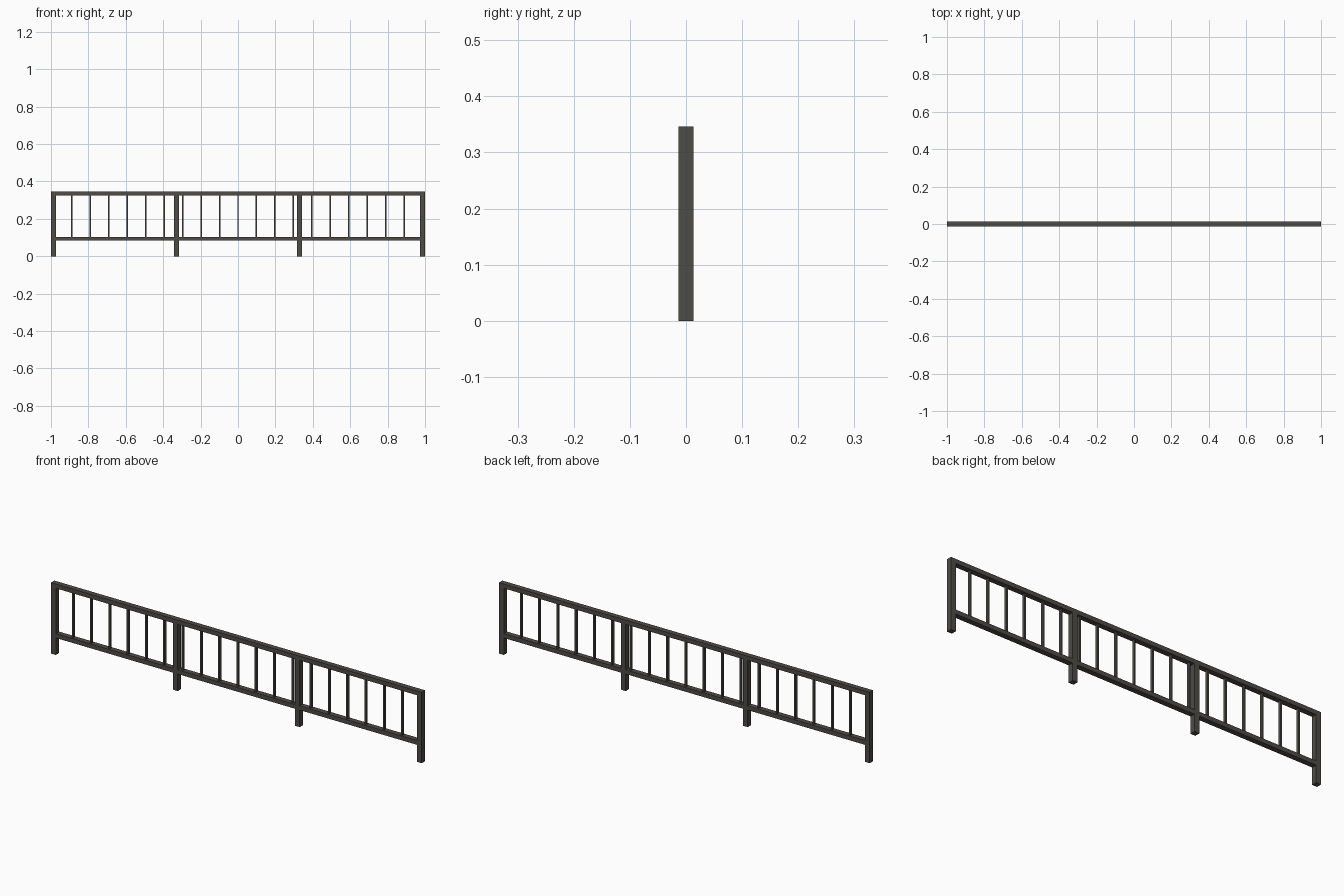
import bpy

if "Cube" in bpy.data.objects:
    bpy.data.objects.remove(bpy.data.objects["Cube"])

mat = bpy.data.materials.new("dark_metal")
mat.diffuse_color = (0.075, 0.072, 0.06, 1)
mat.use_nodes = True
mat.node_tree.nodes["Principled BSDF"].inputs["Base Color"].default_value = mat.diffuse_color

DEPTH = 0.026      # posts and rails are flush front and back
POST = 0.026
END = 1.0 - POST / 2
TOP = 0.346
RAIL = 0.021
LOW = 0.083        # underside of the bottom rail


def box(name, x, z0, z1, sx, sy):
    bpy.ops.mesh.primitive_cube_add(size=1, location=(x, 0, (z0 + z1) / 2))
    ob = bpy.context.object
    ob.name = name
    ob.scale = (sx, sy, z1 - z0)
    bpy.ops.object.transform_apply(location=False, rotation=False, scale=True)
    ob.data.materials.append(mat)
    return ob


# Top rail runs over the posts
box("top_rail", 0, TOP - RAIL, TOP, 2.0, DEPTH)

# Four evenly spaced posts with bottom rail sections between them
step = 2 * END / 3
for i in range(4):
    box(f"post_{i + 1}", -END + i * step, 0, TOP - RAIL, POST, DEPTH)
for i in range(3):
    box(f"bottom_rail_{i + 1}", -END + (i + 0.5) * step, LOW, LOW + RAIL,
        step - POST, DEPTH)

# Thin balusters, spaced along the whole length
for k in range(1, 20):
    box(f"baluster_{k}", -END + k * END / 10, LOW + RAIL, TOP - RAIL, 0.008, 0.013)
